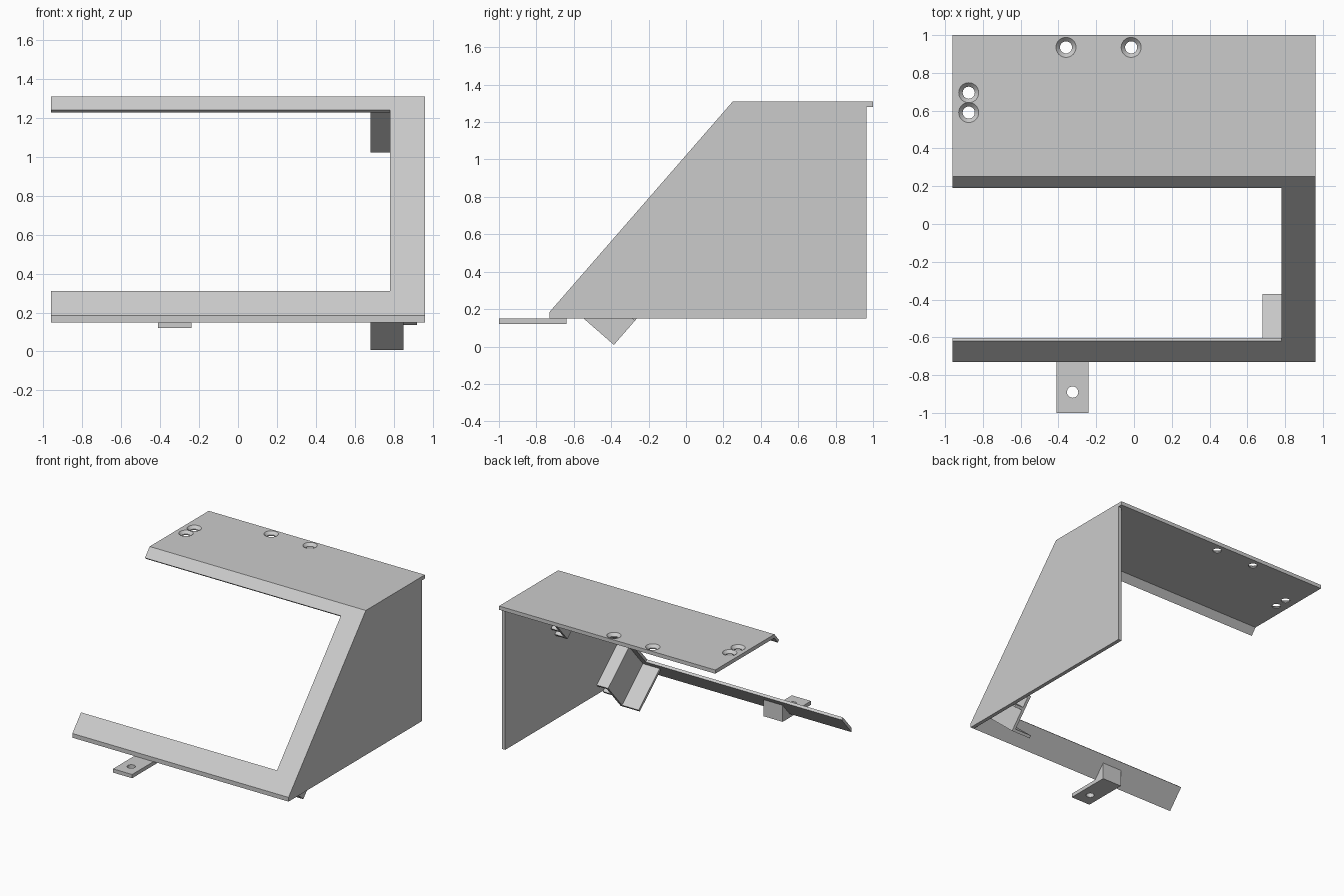
import bpy
import bmesh
from mathutils import Vector

cube = bpy.data.objects.get("Cube")
if cube:
    bpy.data.objects.remove(cube, do_unlink=True)

grey = bpy.data.materials.new("plain_grey")
grey.use_nodes = True
COLOUR = (0.6, 0.6, 0.6, 1)
grey.diffuse_color = COLOUR
grey.node_tree.nodes["Principled BSDF"].inputs["Base Color"].default_value = COLOUR


def finish(name, bm):
    bmesh.ops.recalc_face_normals(bm, faces=bm.faces)
    mesh = bpy.data.meshes.new(name)
    bm.to_mesh(mesh)
    bm.free()
    mesh.materials.append(grey)
    obj = bpy.data.objects.new(name, mesh)
    bpy.context.collection.objects.link(obj)
    return obj


def add_prism(bm, profile, x0, x1):
    """Extrude a (y, z) outline along x."""
    face = bm.faces.new([bm.verts.new((x0, y, z)) for y, z in profile])
    new = bmesh.ops.extrude_face_region(bm, geom=[face])["geom"]
    verts = [v for v in new if isinstance(v, bmesh.types.BMVert)]
    bmesh.ops.translate(bm, vec=(x1 - x0, 0, 0), verts=verts)


def prism(name, profile, x0, x1):
    bm = bmesh.new()
    add_prism(bm, profile, x0, x1)
    return finish(name, bm)


def drill(target, x, y, rings):
    """Cut a round hole; rings are (radius, z) from bottom to top."""
    bm = bmesh.new()
    for (r0, z0), (r1, z1) in zip(rings, rings[1:]):
        geo = bmesh.ops.create_cone(bm, segments=32, radius1=r0, radius2=r1, depth=z1 - z0)
        bmesh.ops.translate(bm, vec=(x, y, (z0 + z1) / 2), verts=geo["verts"])
    # join the stacked sections into one closed turned shape
    bmesh.ops.remove_doubles(bm, verts=bm.verts, dist=1e-5)
    levels = [z for _, z in rings[1:-1]]
    inner = [f for f in bm.faces if len(f.verts) > 4
             and any(abs(f.calc_center_median().z - z) < 1e-4 for z in levels)]
    bmesh.ops.delete(bm, geom=inner, context="FACES_ONLY")
    cutter = finish("hole_cutter", bm)
    cutter.hide_render = True
    mod = target.modifiers.new("hole", "BOOLEAN")
    mod.operation = "DIFFERENCE"
    mod.solver = "EXACT"
    mod.object = cutter
    bpy.context.view_layer.objects.active = target
    bpy.ops.object.modifier_apply(modifier=mod.name)
    bpy.data.objects.remove(cutter, do_unlink=True)


# Sloping front plane: s runs up the slope, e runs inward from it
FOOT = Vector((-0.73, 0.184))
UP = Vector((0.98, 1.126)).normalized()
INWARD = Vector((UP.y, -UP.x))
THICK = 0.022


def slope(s, e):
    return tuple(FOOT + UP * s + INWARD * e)


LOW, HIGH, TOP = 0.168, 1.402, 1.493

# Shelf with its sloping front lip
top_shelf = prism("top_shelf", [slope(TOP, 0), (1.0, 1.31), (1.0, 1.28), (0.25, 1.28),
                                slope(HIGH, THICK), slope(HIGH, 0)], -0.96, 0.96)
for x, y in [(-0.36, 0.935), (-0.015, 0.935), (-0.875, 0.695), (-0.875, 0.59)]:
    drill(top_shelf, x, y, [(0.032, 1.25), (0.032, 1.288), (0.053, 1.31), (0.053, 1.33)])

# Side wall and the rest of the sloping frame
prism("side_panel", [(-0.73, 0.15), (0.25, 1.28), (0.965, 1.28), (0.965, 0.15)], 0.93, 0.96)
prism("lower_bar", [(-0.73, 0.15), slope(0, 0), slope(LOW, 0), slope(LOW, THICK)], -0.96, 0.96)
prism("front_post", [slope(LOW, 0), slope(HIGH, 0), slope(HIGH, THICK), slope(LOW, THICK)],
      0.78, 0.96)

# Mounting tab with its wedge behind the lower bar
tab = prism("mounting_tab", [(-1.0, 0.12), (-1.0, 0.15), (-0.73, 0.15),
                             (-0.64, 0.253), (-0.64, 0.12)], -0.41, -0.24)
drill(tab, -0.325, -0.89, [(0.03, 0.1), (0.03, 0.18)])


# Stepped brackets in the corners: flange, web, wall flange, small catch
def bracket(name, place):
    bm = bmesh.new()
    for s0, s1, e0, e1, x0, x1 in [
        (0.094, 0.116, THICK, 0.375, 0.68, 0.828),
        (0.094, 0.384, THICK, 0.375, 0.828, 0.85),
        (0.362, 0.384, THICK, 0.375, 0.85, 0.93),
        (0.264, 0.286, 0.25, 0.375, 0.85, 0.92),
    ]:
        a, b = place(s0), place(s1)
        add_prism(bm, [slope(a, e0), slope(b, e0), slope(b, e1), slope(a, e1)], x0, x1)
    finish(name, bm)


bracket("lower_bracket", lambda s: s)
bracket("upper_bracket", lambda s: 1.554 - s)
